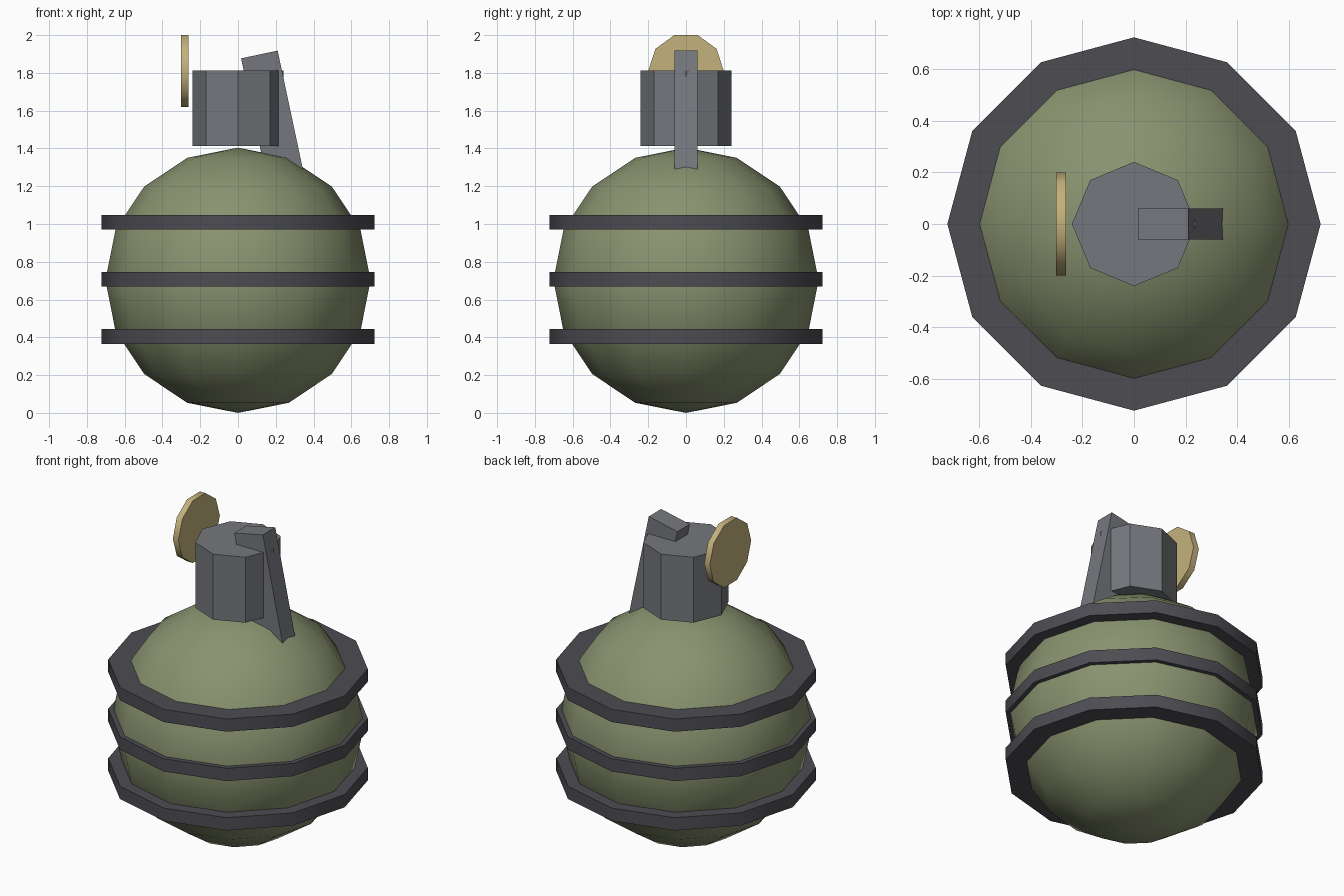
import bpy
from math import radians
from mathutils import Matrix, Vector

if "Cube" in bpy.data.objects:
    bpy.data.objects.remove(bpy.data.objects["Cube"])


def material(name, color):
    m = bpy.data.materials.new(name)
    m.diffuse_color = (*color, 1)
    m.use_nodes = True
    m.node_tree.nodes["Principled BSDF"].inputs["Base Color"].default_value = m.diffuse_color
    return m


def finish(name, mat):
    ob = bpy.context.object
    ob.name = name
    ob.data.materials.append(mat)
    bpy.ops.object.shade_smooth_by_angle(angle=radians(40))
    return ob


def cylinder(name, sides, radius, depth, loc, mat, rot=(0, 0, 0)):
    bpy.ops.mesh.primitive_cylinder_add(vertices=sides, radius=radius, depth=depth,
                                        location=loc, rotation=rot)
    return finish(name, mat)


green = material("olive", (0.25, 0.29, 0.16))
dark = material("dark_band", (0.075, 0.072, 0.085))
steel = material("steel", (0.18, 0.185, 0.205))
brass = material("brass", (0.55, 0.44, 0.2))

# Round body
bpy.ops.mesh.primitive_uv_sphere_add(segments=12, ring_count=8, radius=0.702,
                                     location=(0, 0, 0.702))
finish("body", green)

# Three bands around the body
for i, z in enumerate((0.405, 0.707, 1.009)):
    cylinder(f"band_{i + 1}", 12, 0.722, 0.078, (0, 0, z), dark)

# Octagonal fuse neck
cylinder("fuse_neck", 8, 0.24, 0.4, (0, 0, 1.612), steel)

# Tilted lever: upper right corner pinned, lower end sunk into the body
tilt, width, length = radians(-12), 0.198, 0.7
corner = Vector((0.21, 0, 1.918))
centre = corner - Matrix.Rotation(tilt, 3, 'Y') @ Vector((width / 2, 0, length / 2))
bpy.ops.mesh.primitive_cube_add(size=1, location=centre, rotation=(0, tilt, 0))
bpy.context.object.scale = (width, 0.12, length)
finish("lever", steel)

# Pull disc beside the neck
cylinder("pull_disc", 10, 0.2, 0.038, (-0.282, 0, 1.81), brass, (0, radians(90), 0))
